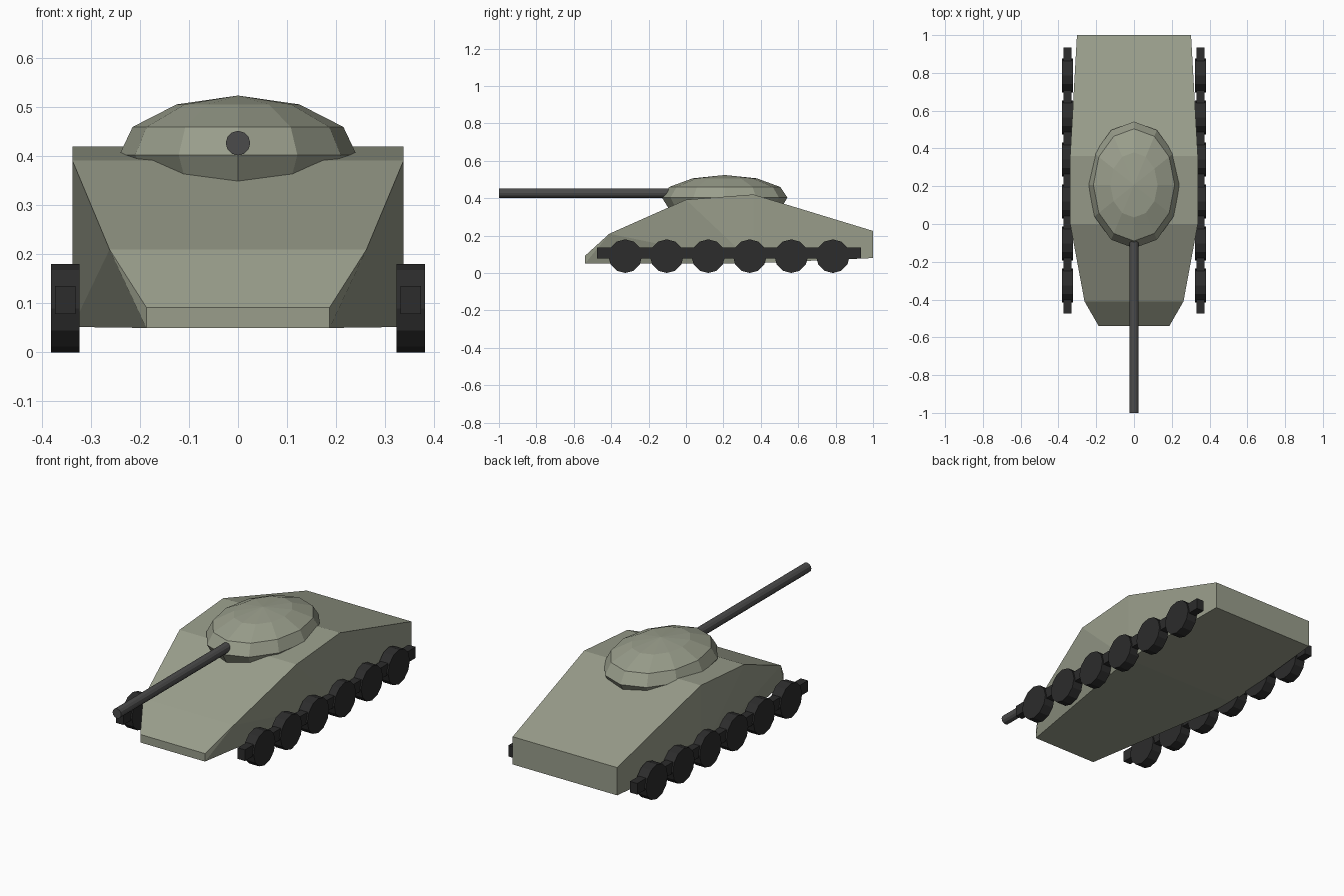
import bpy, bmesh
from math import pi, sin, cos

if "Cube" in bpy.data.objects:
    bpy.data.objects.remove(bpy.data.objects["Cube"])


def material(name, rgb):
    m = bpy.data.materials.new(name)
    m.diffuse_color = (*rgb, 1)
    m.use_nodes = True
    m.node_tree.nodes["Principled BSDF"].inputs["Base Color"].default_value = m.diffuse_color
    return m


olive = material("olive_armour", (0.32, 0.34, 0.26))
steel = material("gun_steel", (0.07, 0.07, 0.07))
rubber = material("dark_running_gear", (0.025, 0.025, 0.025))


def finish(bm, name, mat):
    bmesh.ops.recalc_face_normals(bm, faces=bm.faces)
    me = bpy.data.meshes.new(name)
    bm.to_mesh(me)
    bm.free()
    ob = bpy.data.objects.new(name, me)
    bpy.context.collection.objects.link(ob)
    me.materials.append(mat)
    return ob


def cylinder(name, radius, depth, loc, rot, sides, mat):
    bpy.ops.mesh.primitive_cylinder_add(vertices=sides, radius=radius, depth=depth,
                                        location=loc, rotation=rot)
    ob = bpy.context.object
    ob.name = name
    ob.data.materials.append(mat)
    return ob


# Hull: faceted convex shell, given as (half width, y, z) and mirrored
hull_points = [
    (0.187, -0.54, 0.05), (0.187, -0.54, 0.092), (0.262, -0.41, 0.21),
    (0.338, 0.0, 0.392), (0.338, 0.36, 0.42), (0.338, 0.36, 0.052),
    (0.302, 1.0, 0.225), (0.302, 1.0, 0.08),
]
bm = bmesh.new()
for x, y, z in hull_points:
    for s in (-1, 1):
        bm.verts.new((s * x, y, z))
bmesh.ops.convex_hull(bm, input=bm.verts)
bmesh.ops.dissolve_limit(bm, angle_limit=0.01, verts=bm.verts, edges=bm.edges)
finish(bm, "hull", olive)

# Turret: stacked oval rings (rx, ry, z) closed by a low peak
rings = [(0.212, 0.30, 0.345), (0.242, 0.335, 0.403), (0.215, 0.297, 0.46), (0.125, 0.172, 0.506)]
SIDES, CY = 12, 0.207
bm = bmesh.new()
loops = [[bm.verts.new((rx * sin(2 * pi * i / SIDES), CY + ry * cos(2 * pi * i / SIDES), z))
          for i in range(SIDES)] for rx, ry, z in rings]
peak = bm.verts.new((0, CY, 0.524))
for i in range(SIDES):
    j = (i + 1) % SIDES
    for a, b in zip(loops, loops[1:]):
        bm.faces.new((a[i], a[j], b[j], b[i]))
    bm.faces.new((loops[-1][i], loops[-1][j], peak))
bm.faces.new(loops[0])
finish(bm, "turret", olive)

# Gun barrel
cylinder("gun_barrel", 0.025, 0.95, (0, -0.525, 0.427), (pi / 2, 0, 0), 12, steel)

# Running gear: a beam and six wheels on each side
for s, side in ((-1, "left"), (1, "right")):
    bpy.ops.mesh.primitive_cube_add(size=1, location=(s * 0.352, 0.23, 0.107))
    beam = bpy.context.object
    beam.name = f"track_beam_{side}"
    beam.scale = (0.042, 1.41, 0.058)
    beam.data.materials.append(rubber)
    for i in range(6):
        cylinder(f"wheel_{side}_{i + 1}", 0.09, 0.058, (s * 0.352, -0.325 + 0.222 * i, 0.09),
                 (0, pi / 2, 0), 12, rubber)
